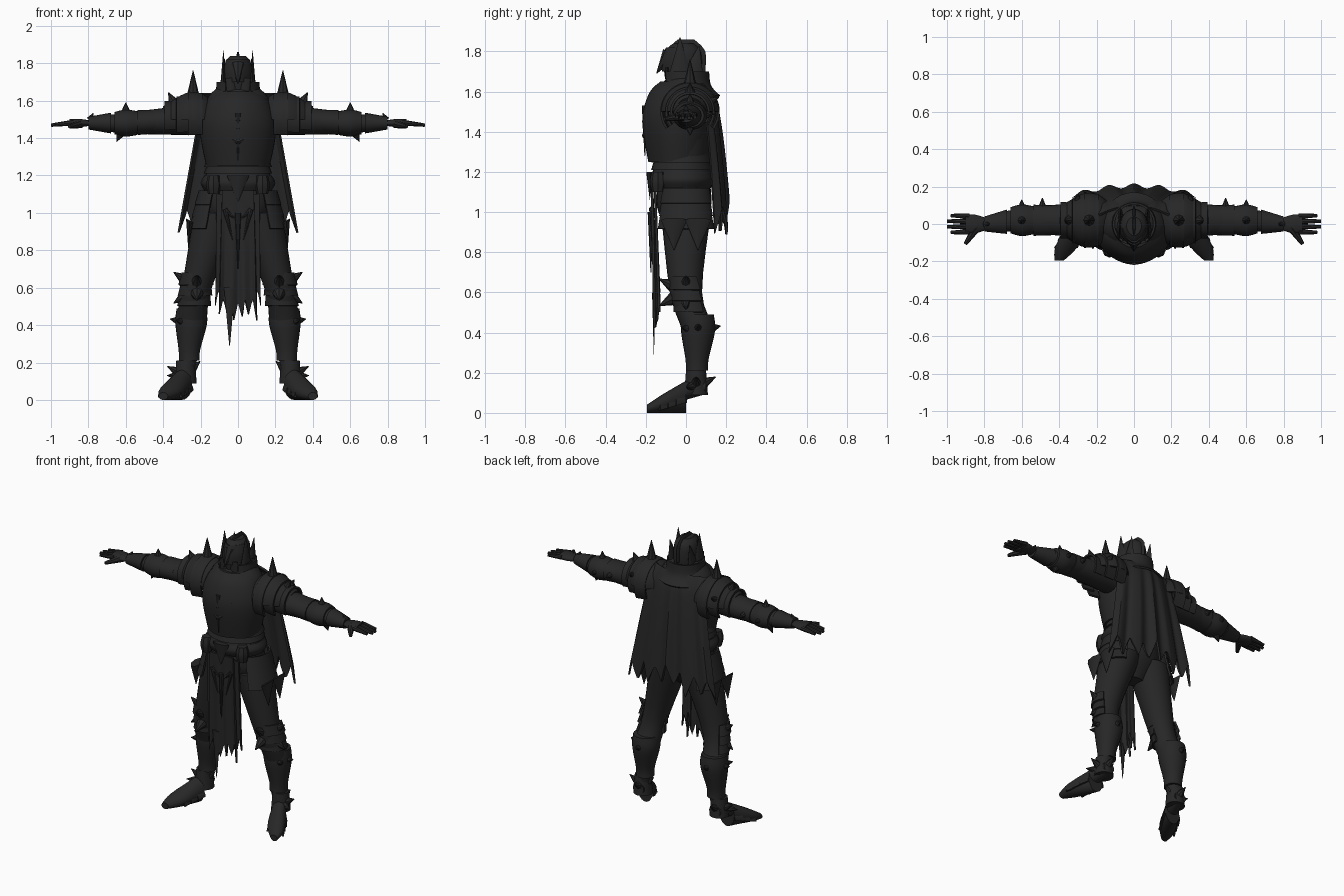
import bpy, bmesh, math, random
from mathutils import Vector, Matrix

cube = bpy.data.objects.get("Cube")
if cube:
    bpy.data.objects.remove(cube, do_unlink=True)

random.seed(4)
tint = (0.02, 0.02, 0.02, 1)
iron = bpy.data.materials.new("blackened iron")
iron.use_nodes = True
iron.diffuse_color = tint
iron.node_tree.nodes["Principled BSDF"].inputs["Base Color"].default_value = tint
made = []

OUT, BACK, UP = (Vector(row) for row in Matrix.Identity(3))
FRONT, DOWN = -BACK, -UP
CROSS_SECTION = {"x": (BACK, UP), "y": (OUT, UP), "z": (OUT, BACK)}
THIN_X, THIN_Y = Vector((0.3, 1, 1)), Vector((1, 0.3, 1))


def point(x, y, z):
    return Vector((x, y, z))


def stack(y, *heights):
    """Points on the centre plane, one above another."""
    return [point(0, y, z) for z in heights]


def finish(name, bm, pair):
    """Turn a bmesh into one object, or into a mirrored left and right pair."""
    bmesh.ops.recalc_face_normals(bm, faces=bm.faces[:])
    for side in (("left_", "right_") if pair else ("",)):
        mesh = bpy.data.meshes.new(side + name)
        bm.to_mesh(mesh)
        if side == "right_":
            mesh.transform(Matrix.Scale(-1, 4, OUT))
            mesh.flip_normals()
        mesh.materials.append(iron)
        obj = bpy.data.objects.new(side + name, mesh)
        bpy.context.collection.objects.link(obj)
        made.append(obj)
    bm.free()


def thicken(bm, thickness=0.012):
    bmesh.ops.recalc_face_normals(bm, faces=bm.faces[:])
    bmesh.ops.solidify(bm, geom=bm.faces[:], thickness=thickness)


def smooth(values, steps=4):
    """Fill in a smooth run between the given points or sizes."""
    run, last = [], len(values) - 1
    for i in range(last):
        a, b, c, d = (values[max(0, min(k, last))] for k in range(i - 1, i + 3))
        for step in range(steps):
            t = step / steps
            ease = t * t * (3 - 2 * t)
            run.append(b + (c - b) * ease + (c - a) / 2 * t * (1 - t) ** 2 - (d - b) / 2 * t * t * (1 - t))
    return run + [values[-1]]


def loft(name, axis, points, widths, depths=None, squash=1, arc=None, keel=0, sides=24, pair=False):
    """Skin ellipses along an axis; an arc in degrees makes an open plate, a keel makes a front ridge."""
    bm = bmesh.new()
    depths = depths or [width * squash for width in widths]
    across, upward = CROSS_SECTION[axis]
    begin, end = arc or (0, 360)
    count = sides + 1 if arc else sides
    rows = []
    for centre, width, depth in zip(smooth(points), smooth(widths), smooth(depths)):
        row = []
        for i in range(count):
            angle = math.radians(begin + (end - begin) * i / sides)
            ridge = 1 + keel * max(0, -math.sin(angle)) ** 8
            row.append(bm.verts.new(centre + across * width * math.cos(angle)
                                    + upward * depth * ridge * math.sin(angle)))
        rows.append(row)
    for low, high in zip(rows, rows[1:]):
        for i in range(sides):
            j = (i + 1) % count
            bm.faces.new((low[i], low[j], high[j], high[i]))
    if arc:
        thicken(bm)
    else:
        bm.faces.new(rows[0])
        bm.faces.new(rows[-1])
    finish(name, bm, pair)


def lames(name, axis, start, end, count, width, end_width, flare=1.1, **options):
    """Row of overlapping armour bands, each flaring over the next."""
    for i in range(count):
        size = width + (end_width - width) * i / count
        span = (start.lerp(end, i / count), start.lerp(end, (i + 1.2) / count))
        loft(name, axis, span, (size, size * flare), **options)


def spike(name, root, direction, length, width=0.03, lift=0.05, tip=0.002, thin=None, pair=True):
    """Tapered point that starts a little way off its root; thin flattens it into a blade."""
    way = direction.normalized()
    bm = bmesh.new()
    turn = way.to_track_quat("Z", "Y").to_matrix().to_4x4()
    flatten = Matrix.Diagonal(thin).to_4x4() if thin else Matrix.Identity(4)
    bmesh.ops.create_cone(bm, cap_ends=True, segments=8, radius1=width, radius2=tip, depth=length - lift,
                          matrix=Matrix.Translation(root + way * (length + lift) / 2) @ flatten @ turn)
    finish(name, bm, pair)


def cloth(name, top, half_width, flare, length, tear, teeth, depth, pair=False, columns=60, rows=12):
    """Hanging cloth whose hem is torn into uneven teeth."""
    bm = bmesh.new()
    hem = [length * (1 - tear * (k % 2) - tear * random.random() / 2) for k in range(teeth + 1)]
    grid = []
    for column in range(columns + 1):
        u = column / columns
        k = min(int(u * teeth), teeth - 1)
        drop = hem[k] + (hem[k + 1] - hem[k]) * (u * teeth - k)
        w = 2 * u - 1
        grid.append([bm.verts.new(top + OUT * w * half_width * (1 + flare * r / rows)
                                  + BACK * depth(w, r / rows) + DOWN * drop * r / rows)
                     for r in range(rows + 1)])
    for a, b in zip(grid, grid[1:]):
        for r in range(rows):
            bm.faces.new((a[r], b[r], b[r + 1], a[r + 1]))
    thicken(bm)
    finish(name, bm, pair)


# Joints of the left limbs
shoulder, elbow, wrist = point(0.2, 0.02, 1.5), point(0.6, 0.02, 1.48), point(0.8, 0, 1.48)
hip, knee, calf = point(0.11, 0, 1), point(0.22, 0, 0.6), point(0.25, 0.06, 0.41)
shin, ankle = point(0.26, 0.055, 0.27), point(0.28, 0.05, 0.13)
instep, ball, toe = point(0.3, 0, 0.08), point(0.36, -0.12, 0.045), point(0.4, -0.195, 0.02)
knuckles = wrist + OUT * 0.1

# Torso, breastplate, stomach bands and belt
loft("body", "z", stack(-0.01, 0.88, 1, 1.1, 1.2, 1.4, 1.6, 1.7), (0.07, 0.17, 0.18, 0.16, 0.18, 0.17, 0.07), squash=0.75)
loft("breastplate", "z", stack(-0.04, 1.25, 1.4, 1.5, 1.6, 1.65), (0.17, 0.2, 0.2, 0.16, 0.1),
     squash=0.82, keel=0.06, sides=40)
lames("stomach_band", "z", *stack(-0.02, 1.29, 1.18), count=3, width=0.165, end_width=0.17, squash=0.84)
loft("belt", "z", stack(-0.02, 1.12, 1.16, 1.2), (0.18, 0.2, 0.18), squash=0.8)
spike("belt_buckle", point(0, -0.18, 1.2), DOWN, length=0.14, width=0.06, lift=0, thin=THIN_Y, pair=False)
loft("belt_pouch", "z", [point(0.13, -0.14, z) for z in (1.1, 1.15, 1.2)], (0.03, 0.04, 0.03), sides=8, pair=True)

# Raised chest ornament
spike("chest_ridge", point(0, -0.205, 1.53), DOWN, length=0.25, width=0.015, lift=0, pair=False)
for height in (1.38, 1.45):
    spike("chest_barb", point(0, -0.205, height), OUT * 2 + UP + BACK / 3, length=0.1, width=0.015, lift=0)

# Hip plates with hanging points
lames("hip_plate", "z", point(0.11, 0, 1.12), point(0.14, 0, 0.93), count=3, width=0.1, end_width=0.115,
      squash=1.2, arc=(-75, 75), pair=True)
for side in (FRONT, BACK):
    spike("hip_point", point(0.25, 0, 0.96) + side * 0.06, DOWN + OUT / 6, length=0.15, width=0.065, lift=0, thin=THIN_X)

# Helmet with ridge, brow, beak, cheeks, wings and crown points
loft("helmet", "z", stack(-0.01, 1.6, 1.7, 1.8, 1.84), (0.06, 0.075, 0.07, 0.04), squash=1.2, keel=0.1)
loft("helmet_ridge", "z", stack(0, 1.7, 1.8, 1.86), (0.012, 0.012, 0.005), squash=8)
loft("brow_plate", "z", stack(-0.01, 1.7, 1.76, 1.82), (0.08, 0.08, 0.065), squash=1.2,
     arc=(-170, -10), keel=0.15)
spike("brow_beak", point(0, -0.08, 1.79), DOWN * 1.5 + FRONT, length=0.12, width=0.04, lift=0, pair=False)
spike("cheek_plate", point(0.035, -0.095, 1.72), DOWN, length=0.13, width=0.032, lift=0, tip=0.02, thin=THIN_Y)
spike("helmet_wing", point(0.078, -0.03, 1.7), UP, length=0.17, width=0.05, lift=0, thin=THIN_X)
spike("rear_wing", point(0.072, 0.04, 1.7), UP + BACK / 5, length=0.13, width=0.045, lift=0, thin=THIN_X)
loft("collar", "z", stack(0, 1.58, 1.63, 1.7), (0.17, 0.125, 0.115), arc=(-55, 235))
loft("throat_guard", "z", stack(-0.01, 1.56, 1.6, 1.64), (0.15, 0.11, 0.09))

# Shoulder armour with an upright horn
lames("shoulder_band", "x", shoulder + OUT * -0.01, shoulder + OUT * 0.18, count=3, width=0.14, end_width=0.07,
      flare=1.06, arc=(-35, 215), pair=True)
loft("shoulder_cap", "x", [shoulder + OUT * step for step in (-0.06, 0, 0.08, 0.2)], (0.1, 0.14, 0.14, 0.07),
     arc=(0, 180), pair=True)
spike("shoulder_horn", shoulder + OUT * 0.04, UP, length=0.26, width=0.04, lift=0.1)
spike("shoulder_barb", shoulder + OUT * 0.1, UP * 2 + OUT, length=0.16, lift=0.1)
spike("shoulder_hook", shoulder + OUT * 0.1, BACK * 2 + UP, length=0.16, lift=0.1)

# Arms, elbow guards and gauntlets
loft("arm", "x", (shoulder, elbow, wrist), (0.1, 0.065, 0.033), squash=0.85, pair=True)
upper_arm = shoulder.lerp(elbow, 0.6)
lames("upper_arm_band", "x", upper_arm, elbow, count=2, width=0.08, end_width=0.07, flare=1.04, squash=0.8, pair=True)
loft("elbow_guard", "x", [elbow + OUT * step for step in (-0.06, 0, 0.06)], (0.075, 0.085, 0.07), squash=0.85, pair=True)
for way in (UP, DOWN * 2 + OUT, BACK):
    spike("elbow_spike", elbow, way, length=0.11)
spike("upper_arm_spike", upper_arm + OUT * 0.05, BACK, length=0.12)
loft("gauntlet_cuff", "x", (elbow.lerp(wrist, 0.4), wrist), (0.065, 0.04), squash=0.85, sides=16, pair=True)
spike("cuff_spike", wrist, UP * 2 - OUT, length=0.06, width=0.02, lift=0.02)
loft("palm", "x", (wrist, wrist.lerp(knuckles, 0.5), knuckles), (0.035, 0.05, 0.05), squash=0.45, pair=True)
for i in range(4):
    spread = BACK * (i - 1.5) * 0.028
    spike("finger", knuckles + spread, OUT + spread + DOWN / 9, length=0.11 - 0.02 * abs(i - 1.5),
          width=0.016, lift=-0.02, tip=0.009)
spike("thumb", wrist + OUT * 0.03, FRONT * 1.5 + OUT + DOWN / 4, length=0.13, width=0.025, lift=0.02, tip=0.01)

# Legs, knee guards and greaves
loft("leg", "z", (hip, knee, calf, shin, ankle), (0.125, 0.08, 0.08, 0.052, 0.045), pair=True)
lames("knee_band", "z", knee + UP * 0.08, knee.lerp(calf, 0.45), count=3, width=0.082, end_width=0.078,
      flare=1.15, arc=(-180, 40), pair=True)
for tilt in (UP, DOWN):
    spike("knee_spike", knee, FRONT * 2 + tilt, length=0.15, width=0.035, lift=0.07)
    spike("knee_wing", knee, OUT * 1.5 + tilt, length=0.15, width=0.035, lift=0.07)
loft("greave", "z", (calf + UP * 0.08, calf, shin, shin + DOWN * 0.06), (0.078, 0.085, 0.058, 0.055), pair=True)
for way in (BACK, OUT, OUT + FRONT):
    spike("greave_spike", calf, way + UP / 5, length=0.115, width=0.035)

# Armoured boots with raised heels
loft("boot", "y", (instep, ball, toe), (0.055, 0.06, 0.025), depths=(0.08, 0.045, 0.02), pair=True)
loft("heel", "y", (instep + UP * 0.03, ankle + BACK * 0.05), (0.05, 0.04), squash=0.9, pair=True)
lames("boot_band", "y", instep + DOWN * 0.03, ball + DOWN * 0.03, count=3, width=0.062, end_width=0.056,
      arc=(0, 180), pair=True)
lames("ankle_guard", "z", ankle + UP * 0.08, ankle + DOWN * 0.03, count=2, width=0.05, end_width=0.058, pair=True)
for way in (OUT * 2 + UP, OUT * 2 + FRONT, UP - OUT, BACK * 2 + UP):
    spike("ankle_spike", ankle, way, length=0.11, width=0.025)

# Torn cape with deep folds
cloth("cape", point(0, 0.1, 1.64), half_width=0.19, flare=0.7, length=0.76, tear=0.18, teeth=14,
      depth=lambda w, v: 0.105 * v ** 0.4 - 0.05 * w * w + 0.012 * math.sqrt(v) * math.cos(w * 15))

# Torn front cloth, side strips, one long shred and hanging charms
cloth("front_cloth", point(0, -0.175, 1.12), half_width=0.085, flare=0.15, length=0.7, tear=0.12, teeth=10,
      depth=lambda w, v: 0.02 * v + 0.008 * v * math.cos(w * 9))
cloth("side_strip", point(0.09, -0.16, 1.1), half_width=0.025, flare=0.2, length=0.62, tear=0.15, teeth=4,
      depth=lambda w, v: 0.02 * v, pair=True)
spike("long_shred", point(-0.045, -0.16, 0.6), DOWN, length=0.31, lift=0, thin=THIN_Y, pair=False)
spike("hanging_charm", point(0, -0.175, 1), DOWN, length=0.3, width=0.016, lift=0, pair=False)
charm = point(0.07, -0.17, 1.02)
spike("charm_barb", charm, DOWN - OUT, length=0.1, width=0.012, lift=0)
spike("charm_hook", charm, DOWN * 4 - OUT, length=0.17, width=0.014, lift=0)

# Smooth shading with crisp edges
bpy.ops.object.select_all(action="DESELECT")
for obj in made:
    obj.select_set(True)
bpy.context.view_layer.objects.active = made[0]
bpy.ops.object.shade_smooth_by_angle(angle=math.radians(35))
